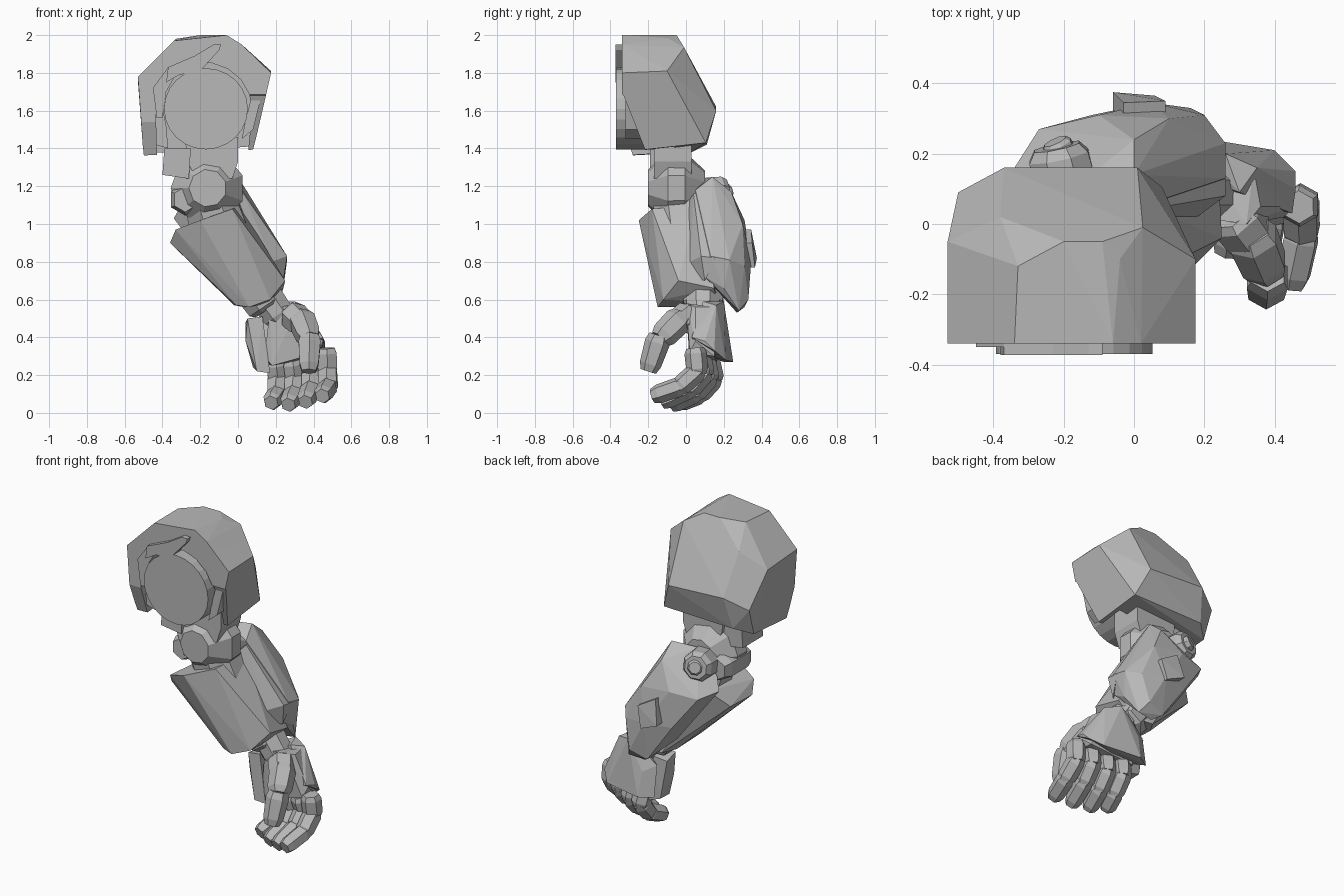
import bpy, bmesh, math
from mathutils import Vector

grey = bpy.data.materials.new("grey_metal")
grey.diffuse_color = (0.48, 0.48, 0.48, 1)


def finish(name, bm):
    bmesh.ops.recalc_face_normals(bm, faces=bm.faces)
    me = bpy.data.meshes.new(name)
    bm.to_mesh(me)
    bm.free()
    me.materials.append(grey)
    ob = bpy.data.objects.new(name, me)
    bpy.context.collection.objects.link(ob)
    return ob


def hull(name, pts):
    """Faceted armour block: convex skin around a few corners."""
    bm = bmesh.new()
    for p in pts:
        bm.verts.new(p)
    res = bmesh.ops.convex_hull(bm, input=bm.verts)
    junk = [v for v in res["geom_interior"] if isinstance(v, bmesh.types.BMVert)]
    bmesh.ops.delete(bm, geom=junk, context='VERTS')
    bmesh.ops.dissolve_limit(bm, angle_limit=0.06, verts=bm.verts, edges=bm.edges)
    return finish(name, bm)


def plate(name, outline, y0, y1):
    """Front-facing outline (x, z) given thickness along y."""
    bm = bmesh.new()
    a = [bm.verts.new((x, y0, z)) for x, z in outline]
    b = [bm.verts.new((x, y1, z)) for x, z in outline]
    bm.faces.new(a)
    bm.faces.new(b[::-1])
    n = len(a)
    for i in range(n):
        bm.faces.new((a[i], b[i], b[(i + 1) % n], a[(i + 1) % n]))
    return finish(name, bm)


def limb(name, p, q, r0, r1, sides=8, cap=0.78, side=(1, 0, 0), inset=0.2):
    """Faceted segment from p to q with chamfered ends."""
    p, q = Vector(p), Vector(q)
    d = (q - p).normalized()
    u = (Vector(side) - d * d.dot(Vector(side))).normalized()
    w = d.cross(u)
    pts = []
    for t, k in ((0, cap), (inset, 1), (1 - inset, 1), (1, cap)):
        r = (r0 + (r1 - r0) * t) * k
        for i in range(sides):
            a = 2 * math.pi * (i + 0.5) / sides
            pts.append(p.lerp(q, t) + u * r * math.cos(a) + w * r * math.sin(a))
    return hull(name, pts)


def cut(target, cutter):
    cutter.hide_render = True
    cutter.hide_viewport = True
    mod = target.modifiers.new("cut", 'BOOLEAN')
    mod.object = cutter
    mod.solver = 'EXACT'


# shoulder shell, hollowed towards the front and below, both walls notched
rim = [(-.53, 1.78), (-.34, 1.97), (-.06, 2), (.02, 1.95), (.175, 1.8), (.08, 1.38), (-.5, 1.36)]
shell = hull("shoulder_shell", [(x, -.34, z) for x, z in rim] + [
    (-.33, -.12, 1.98), (-.2, -.05, 2), (-.09, -.05, 2), (-.04, -.1, 1.985),
    (.175, -.1, 1.81), (.025, -.01, 1.935), (.01, .16, 1.6), (-.37, .16, 1.62),
    (-.38, .02, 1.86), (-.53, -.05, 1.76), (-.5, .09, 1.55),
    (.08, .105, 1.43), (-.4, .11, 1.42), (-.49, .03, 1.38)])
arc = [(-.18 + .255 * math.cos(math.radians(a)), 1.6 + .255 * math.sin(math.radians(a)))
       for a in range(0, 181, 20)]
cut(shell, plate("shoulder_cavity_cutter", arc + [(-.425, 1.2), (.035, 1.2)], -.5, -.06))
cut(shell, hull("right_notch_cutter", [(x, y, z) for x in (.0, .3)
                                       for y, z in ((-.4, 1.72), (-.33, 1.68), (-.18, 1.3), (-.4, 1.3))]))
cut(shell, hull("left_notch_cutter", [(x, y, z) for x in (-.7, -.35)
                                      for y, z in ((-.42, 1.6), (-.35, 1.57), (-.26, 1.3), (-.42, 1.3))]))

# shoulder joint disc, hooked guard and side fittings
disc = [(-.17 + .222 * math.cos(math.radians(a)), 1.61 + .215 * math.sin(math.radians(a)))
        for a in range(0, 360, 15)]
plate("shoulder_disc", disc, -.37, -.05)
plate("hook_guard", [(-.38, 1.75), (-.31, 1.79), (-.2, 1.81), (-.1, 1.92), (-.09, 1.95),
                     (-.13, 1.95), (-.23, 1.89), (-.37, 1.83)], -.372, -.28)
plate("left_guard", [(-.4, 1.56), (-.38, 1.7), (-.34, 1.77), (-.37, 1.83), (-.45, 1.72),
                     (-.43, 1.56)], -.35, -.2)
plate("left_fitting", [(-.44, 1.42), (-.37, 1.4), (-.38, 1.52), (-.4, 1.62), (-.45, 1.6)], -.29, -.08)
plate("right_fitting", [(.02, 1.45), (.08, 1.5), (.12, 1.66), (.07, 1.67), (.04, 1.55)], -.32, -.1)

# upper arm neck and elbow joint
hull("upper_arm_block", [(x, y, z) for x, z in ((-.22, 1.24), (-.27, 1.33), (-.28, 1.46), (0, 1.46),
                                                (0, 1.33), (-.03, 1.24)) for y in (-.17, .03)])
hull("upper_arm_side_block", [(x, y, z) for x, z in ((-.4, 1.26), (-.39, 1.4), (-.26, 1.24), (-.25, 1.4))
                              for y in (-.19, .01)])
limb("elbow_joint", (-.16, -.2, 1.19), (-.16, .1, 1.19), .2, .19, 9, cap=.5, inset=.35)
limb("elbow_left_cap", (-.28, -.16, 1.13), (-.28, .1, 1.13), .085, .085, 6)
limb("elbow_neck", (-.17, -.05, 1.2), (-.08, 0, .9), .14, .17)

# forearm: front block
hull("forearm_front", [
    (-.36, -.14, .9), (-.35, .06, .9), (-.33, -.2, .97), (-.2, -.25, 1.02), (-.03, -.18, 1.08),
    (.01, .06, 1.1), (-.25, .14, 1.0), (-.01, -.13, .57), (-.02, .12, .57), (.06, -.15, .56),
    (.17, -.12, .6), (.25, -.04, .7), (.24, .15, .66), (.16, .16, .58), (.03, .2, .56)])
# forearm: back armour with raised plate and long side rib
hull("forearm_back_armour", [
    (.02, .05, 1.18), (.0, .14, 1.25), (-.16, .11, 1.24), (-.3, .12, 1.1), (-.34, .16, 1.03),
    (-.27, .27, 1.0), (-.1, .31, 1.02), (.0, .24, 1.17), (.1, .3, 1.0), (.26, .13, .83),
    (.26, .23, .81), (.2, .31, .78), (.05, .345, .8), (-.12, .31, .8), (-.08, .2, .68),
    (.05, .31, .56), (.16, .33, .6), (.2, .28, .54), (.24, .2, .66), (.23, .1, .72), (.1, .27, .53)])
hull("forearm_side_rib", [(.03, .04, 1.16), (.02, .1, 1.17), (-.03, .0, 1.1), (.26, .08, .83),
                          (.26, .16, .82), (.18, .02, .8), (.24, .1, .7), (.18, .04, .72)])
hull("forearm_plate", [(x, y - d, z) for d in (0, .06) for x, y, z in (
    (-.03, .345, .97), (.09, .35, .9), (.06, .365, .77), (-.06, .375, .82))])
# round pivot at the back of the elbow
limb("elbow_pivot", (-.19, .08, 1.15), (-.22, .22, 1.17), .1, .09, 8)
limb("elbow_pivot_pin", (-.2, .18, 1.16), (-.225, .235, 1.175), .05, .045, 8)

# wrist
limb("wrist", (.1, .09, .68), (.24, .09, .48), .1, .09, 8)
limb("wrist_collar", (.1, .09, .64), (.16, .09, .55), .12, .11, 8)

# hand: palm, back guard, inner edge block
hull("palm", [(.17, .02, .55), (.32, .0, .58), (.36, .05, .56), (.14, .04, .3), (.18, .02, .25),
              (.43, .02, .32), (.45, .05, .38), (.2, .16, .55), (.34, .16, .56), (.44, .15, .3),
              (.15, .17, .26)])
hull("hand_back_guard", [(.2, .19, .56), (.26, .2, .59), (.35, .16, .57), (.3, .09, .59),
                         (.45, .03, .4), (.46, .1, .38), (.46, .15, .33), (.4, .21, .28),
                         (.16, .25, .27), (.08, .2, .27), (.08, .17, .46), (.18, .1, .3),
                         (.15, .22, .42)])
hull("hand_inner_edge", [(.05, .03, .5), (.13, .03, .51), (.04, .13, .48), (.12, .15, .5),
                         (.1, .02, .22), (.17, .03, .21), (.08, .14, .24), (.17, .15, .21),
                         (.04, .06, .38)])

# thumb
limb("thumb_base", (.28, .03, .53), (.34, -.05, .47), .08, .075, 6)
limb("thumb_middle", (.33, -.02, .51), (.38, -.14, .39), .078, .07, 6)
limb("thumb_tip", (.38, -.14, .41), (.375, -.2, .22), .07, .055, 6)

# four curled fingers fanning across the hand: knuckle, middle and tip
for i in range(4):
    x = .2 + .09 * i
    z = (.2, .205, .23, .265)[i]
    y = .135 - .025 * i
    tip_y, tip_z = -.02 - .047 * i, (.06, .05, .065, .095)[i]
    path = [(x, y - .01, z + .06), (x + .01, y + .01, z - .02),
            (x + .005, y - .06, z - .1), (x - .02, tip_y, tip_z)]
    if i == 3:
        path[1:3] = [(.475, .06, .22), (.478, -.03, .14)]
    for j, part in enumerate(("knuckle", "middle", "tip")):
        a, b = Vector(path[j]), Vector(path[j + 1])
        g = (b - a).normalized() * .018
        limb(f"finger_{i + 1}_{part}", a - g, b + g, .06 - .003 * j, .057 - .003 * j, 6,
             side=(1, 0, .2))
